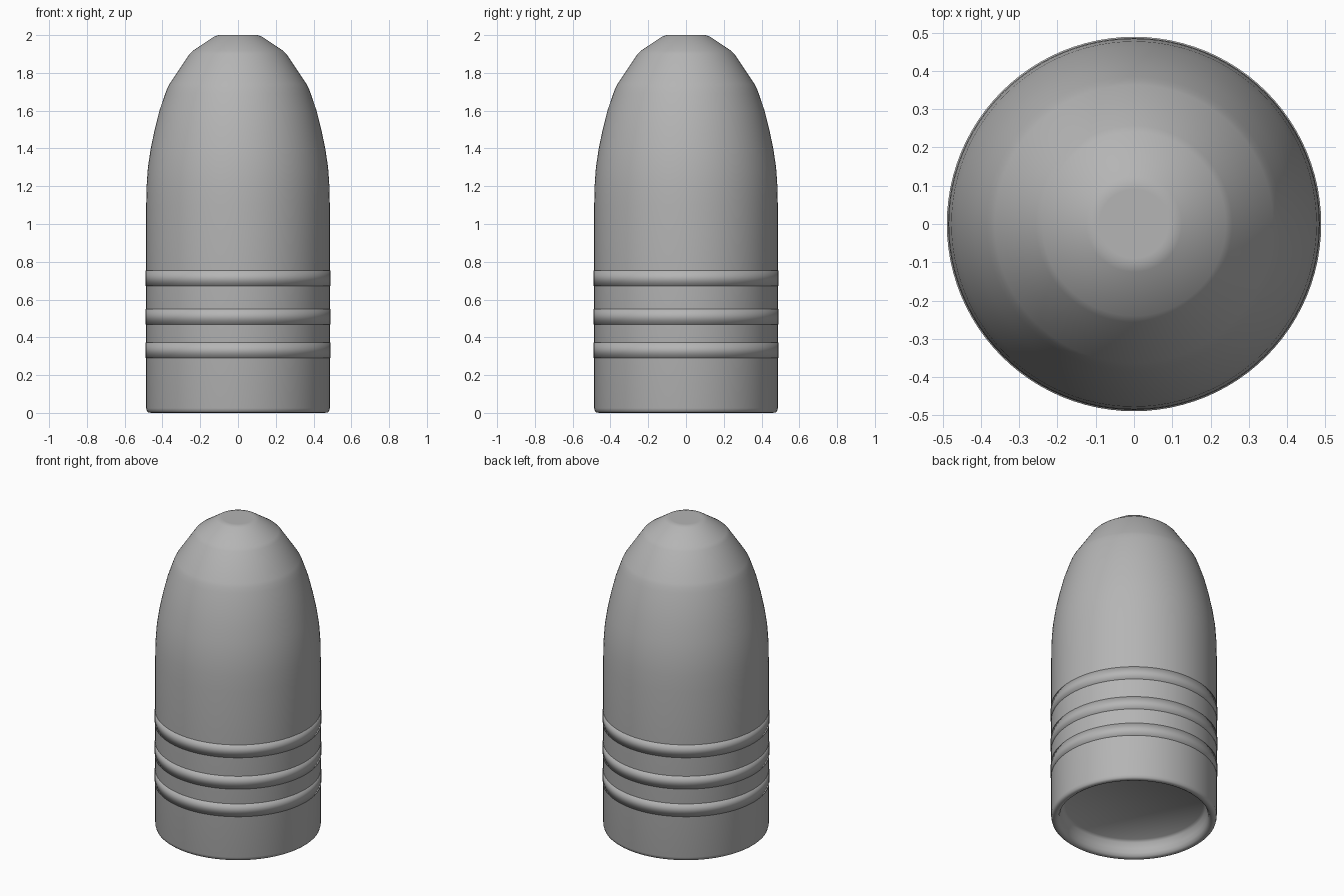
import bpy, bmesh, math

if "Cube" in bpy.data.objects:
    bpy.data.objects.remove(bpy.data.objects["Cube"])

SEGMENTS = 96
lead = bpy.data.materials.new("dark_grey")
lead.diffuse_color = (0.46, 0.46, 0.46, 1)
lead.use_nodes = True
lead.node_tree.nodes["Principled BSDF"].inputs["Base Color"].default_value = lead.diffuse_color


def lathe(name, profile, closed=False):
    """Spin an (radius, z) profile around z; open ends are capped flat."""
    bm = bmesh.new()
    rings = [[bm.verts.new((r * math.cos(2 * math.pi * i / SEGMENTS),
                            r * math.sin(2 * math.pi * i / SEGMENTS), z))
              for i in range(SEGMENTS)] for r, z in profile]
    pairs = list(zip(rings, rings[1:]))
    if closed:
        pairs.append((rings[-1], rings[0]))
    else:
        bm.faces.new(rings[0])
        bm.faces.new(rings[-1])
    for a, b in pairs:
        for i in range(SEGMENTS):
            j = (i + 1) % SEGMENTS
            bm.faces.new((a[i], a[j], b[j], b[i]))
    bmesh.ops.recalc_face_normals(bm, faces=bm.faces)
    for f in bm.faces:
        f.smooth = True
    mesh = bpy.data.meshes.new(name)
    bm.to_mesh(mesh)
    bm.free()
    mesh.materials.append(lead)
    obj = bpy.data.objects.new(name, mesh)
    bpy.context.collection.objects.link(obj)
    return obj


def soften(points, d):
    """Replace each inner corner by two points a short distance either side."""
    out = [points[0]]
    for p, c, n in zip(points, points[1:], points[2:]):
        for q in (p, n):
            t = d / math.dist(q, c)
            out.append((c[0] + (q[0] - c[0]) * t, c[1] + (q[1] - c[1]) * t))
    return out + [points[-1]]


# Body: hollow base, rounded rim, straight wall, curved nose, flat tip
cavity = [(0.405, 0.10), (0.42, 0.085), (0.43, 0.05), (0.435, 0.025), (0.444, 0.007)]
rim = [(0.458, 0), (0.474, 0.002), (0.482, 0.009), (0.486, 0.025)]
wall = [(0.486, 1.10), (0.484, 1.20), (0.477, 1.30), (0.462, 1.40), (0.441, 1.50),
        (0.416, 1.60), (0.392, 1.67)]
tip = soften([(0.385, 1.69), (0.37, 1.73), (0.25, 1.91), (0.115, 2.0), (0.09, 2.0)], 0.012)
lathe("body", cavity + rim + wall + tip)

# Three raised bands, softly shaded across their corners
for n, z in enumerate((0.331, 0.51, 0.713)):
    h = 0.041
    lathe(f"band_{n + 1}", [(0.475, z - h), (0.489, z - h), (0.489, z + h), (0.475, z + h)],
          closed=True)
